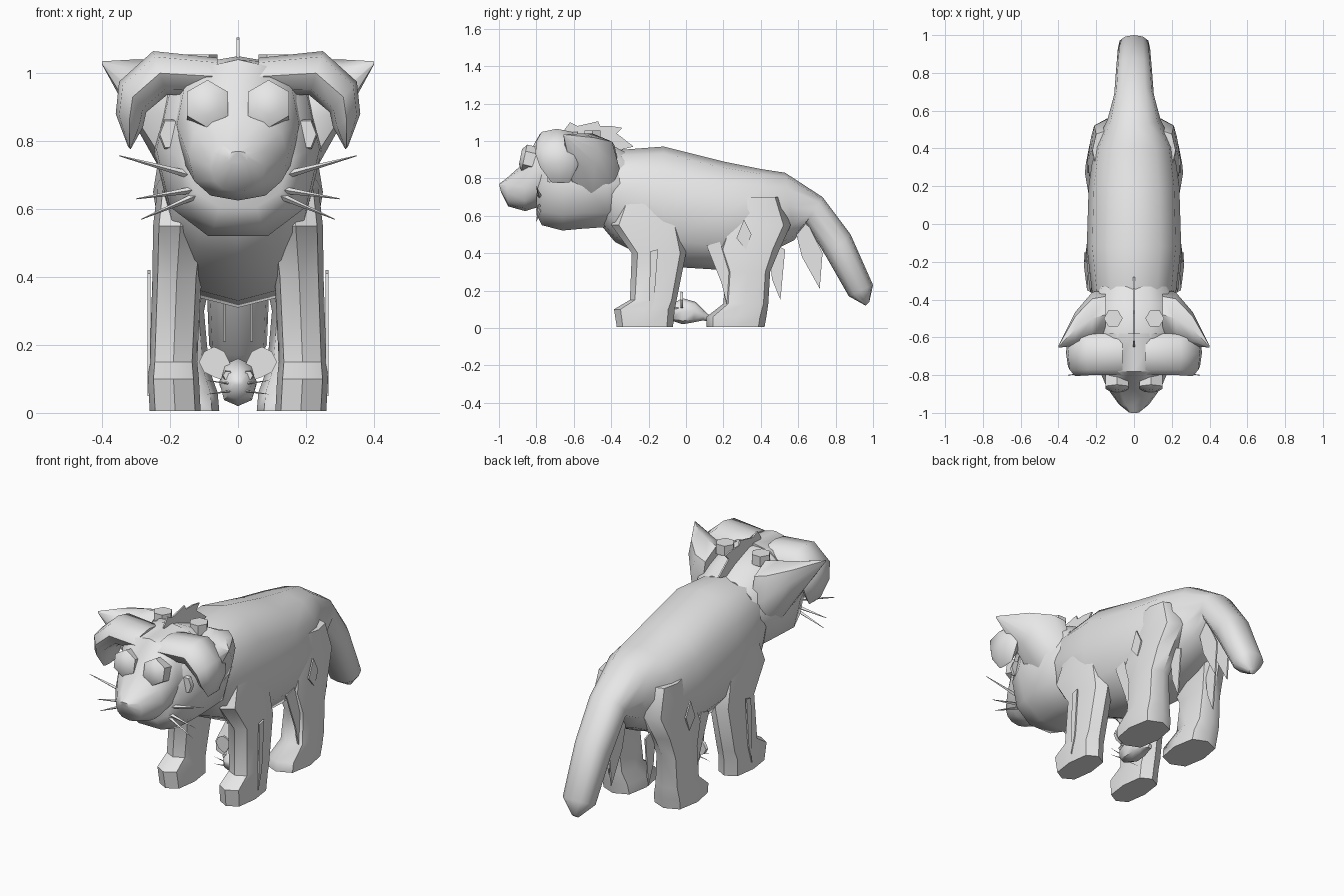
import bpy, bmesh, math
from mathutils import Vector

cube = bpy.data.objects.get("Cube")
if cube:
    bpy.data.objects.remove(cube)

grey = bpy.data.materials.new("plain_grey")
grey.use_nodes = True
grey.diffuse_color = (0.8, 0.8, 0.8, 1)
grey.node_tree.nodes["Principled BSDF"].inputs["Base Color"].default_value = (0.8, 0.8, 0.8, 1)


def finish(name, bm, smooth=True):
    bmesh.ops.recalc_face_normals(bm, faces=bm.faces)
    mesh = bpy.data.meshes.new(name)
    bm.to_mesh(mesh)
    bm.free()
    mesh.materials.append(grey)
    obj = bpy.data.objects.new(name, mesh)
    bpy.context.collection.objects.link(obj)
    if smooth:
        bpy.ops.object.select_all(action='DESELECT')
        obj.select_set(True)
        bpy.context.view_layer.objects.active = obj
        bpy.ops.object.shade_smooth_by_angle(angle=math.radians(50))
    return obj


def loft(name, rings, n=10, side=1, power=0.85):
    """Skin over rings given as (centre, half axis, half axis)."""
    bm = bmesh.new()
    loops = []
    for c, u, v in rings:
        loop = []
        for i in range(n):
            t = math.tau * i / n
            k, s = math.cos(t), math.sin(t)
            k = math.copysign(abs(k) ** power, k)
            s = math.copysign(abs(s) ** power, s)
            p = Vector(c) + Vector(u) * k + Vector(v) * s
            loop.append(bm.verts.new((p.x * side, p.y, p.z)))
        loops.append(loop)
    for a, b in zip(loops, loops[1:]):
        for i in range(n):
            j = (i + 1) % n
            bm.faces.new((a[i], a[j], b[j], b[i]))
    bm.faces.new(loops[0])
    bm.faces.new(loops[-1])
    return finish(name, bm)


def spine(name, rows, n=12, power=0.85):
    """Loft through rows of top (y, z), bottom (y, z) and half width."""
    rings = []
    for ty, tz, by, bz, a in rows:
        rings.append(((0, (ty + by) / 2, (tz + bz) / 2), (a, 0, 0),
                      (0, (ty - by) / 2, (tz - bz) / 2)))
    return loft(name, rings, n, 1, power)


def leg(name, rows, side):
    """Loft through rows of height, front y, back y, centre x, half width."""
    rings = [((x, (f + b) / 2, z), (a, 0, 0), (0, (b - f) / 2, 0))
             for z, f, b, x, a in rows]
    return loft(name, rings, 8, side, 0.7)


def plate(name, points, x, thick=0.008):
    """Thin upright sheet cut to a (y, z) outline."""
    bm = bmesh.new()
    face = bm.faces.new([bm.verts.new((x - thick / 2, y, z)) for y, z in points])
    out = bmesh.ops.extrude_face_region(bm, geom=[face])
    moved = [g for g in out["geom"] if isinstance(g, bmesh.types.BMVert)]
    bmesh.ops.translate(bm, verts=moved, vec=(thick, 0, 0))
    return finish(name, bm, False)


def whisker(name, start, end, r):
    loft(name, [(start, (0, r, 0), (0, 0, r)),
                (end, (0, r / 9, 0), (0, 0, r / 9))], 4, 1, 1)


# Trunk running into the thick tail
spine("body_and_tail", [
    (-.50, .92, -.48, .58, .18), (-.38, .95, -.38, .46, .22),
    (-.12, .97, -.12, .33, .25), (.20, .89, .20, .31, .24),
    (.40, .85, .42, .39, .21), (.53, .83, .58, .47, .14),
    (.73, .70, .64, .56, .105), (.88, .50, .75, .38, .095),
    (1.0, .23, .87, .17, .085), (.98, .14, .96, .12, .02)])

# Rounded ruff and jaw, then the forehead and muzzle
spine("ruff", [
    (-.33, .95, -.33, .60, .20), (-.42, 1.0, -.42, .53, .24),
    (-.55, 1.05, -.55, .52, .25), (-.66, 1.04, -.66, .51, .24),
    (-.77, .99, -.77, .54, .19), (-.80, .88, -.80, .60, .15)], 10)
spine("forehead_and_muzzle", [
    (-.58, 1.05, -.58, .72, .20), (-.78, 1.04, -.78, .65, .18),
    (-.87, .88, -.86, .625, .145), (-.96, .80, -.95, .65, .08),
    (-1.0, .77, -.99, .73, .03)])

# Jagged crest
plate("crest", [(-.66, 1.0), (-.65, 1.06), (-.62, 1.10), (-.58, 1.08), (-.47, 1.105),
                (-.46, 1.08), (-.40, 1.08), (-.34, 1.07), (-.37, 1.04), (-.28, .97),
                (-.40, .94)], 0)

FRONT_LEG = [(.005, -.37, -.07, .185, .075), (.10, -.385, -.06, .19, .075),
             (.15, -.30, -.05, .19, .07), (.40, -.29, 0, .18, .072),
             (.55, -.40, -.02, .17, .08), (.68, -.34, -.1, .16, .075)]
HIND_LEG = [(.005, .11, .42, .155, .10), (.06, .11, .43, .16, .10),
            (.13, .20, .44, .17, .085), (.30, .21, .45, .175, .075),
            (.42, .16, .50, .16, .085), (.55, .20, .56, .14, .09),
            (.70, .28, .50, .13, .09)]

for s, label in ((1, "left"), (-1, "right")):
    leg(label + "_front_leg", FRONT_LEG, s)
    leg(label + "_hind_leg", HIND_LEG, s)

    # Drooping front ear and pointed back ear
    loft(label + "_floppy_ear", [
        ((.06, -.69, .99), (0, .11, 0), (0, 0, .055)),
        ((.23, -.69, 1.0), (0, .11, 0), (.02, 0, .065)),
        ((.31, -.685, .93), (0, .12, 0), (.04, 0, .045)),
        ((.32, -.68, .86), (0, .10, 0), (.04, 0, .02)),
        ((.32, -.67, .78), (0, .05, 0), (.004, 0, .004))], 8, s)
    loft(label + "_pointed_ear", [
        ((.15, -.48, .83), (0, .13, 0), (0, 0, .20)),
        ((.22, -.50, .87), (0, .14, 0), (0, 0, .17)),
        ((.31, -.555, .95), (0, .09, 0), (0, 0, .09)),
        ((.40, -.65, 1.03), (0, .005, 0), (0, 0, .005))], 8, s)

    # Six-sided eyes, cheek patches and small tabs on the crown
    loft(label + "_eye", [
        ((.09, -.78, .89), (0, .02, .07), (.07, 0, 0)),
        ((.09, -.865, .91), (0, .015, .07), (.07, 0, 0)),
        ((.09, -.885, .915), (0, .008, .04), (.04, 0, 0))], 6, s, 1)
    loft(label + "_cheek_patch", [
        ((.20, -.72, .82), (.035, 0, 0), (0, 0, .05)),
        ((.20, -.74, .82), (.03, 0, 0), (0, 0, .045))], 6, s, 1)
    loft(label + "_crown_tab", [
        ((.11, -.50, 1.0), (.05, 0, 0), (0, .05, 0)),
        ((.11, -.50, 1.055), (.05, 0, 0), (0, .05, 0))], 6, s, 1)

    # Whiskers
    for i, (a, b) in enumerate((((.14, .70), (.35, .757)),
                                ((.11, .66), (.30, .63)),
                                ((.11, .645), (.285, .57)))):
        whisker(f"{label}_whisker_{i}", (s * a[0], -.78, a[1]),
                (s * b[0], -.80, b[1]), .012)

    # Leaf-shaped tufts on the flanks and hanging below the rump
    plate(label + "_hip_tuft", [(.31, .58), (.35, .50), (.32, .42), (.27, .48)], s * .242)
    plate(label + "_thigh_tuft", [(.11, .44), (.18, .46), (.24, .30), (.23, .08),
                                  (.19, .24)], s * .215)
    plate(label + "_shoulder_tuft", [(-.19, .41), (-.15, .42), (-.17, .15), (-.20, .05)],
          s * .262)
    plate(label + "_rump_tuft", [(.56, .62), (.66, .54), (.73, .40), (.715, .21),
                                 (.62, .38)], s * .04)
    plate(label + "_back_leg_tuft", [(.44, .46), (.53, .42), (.505, .15), (.46, .26)],
          s * .12)

    # Little companion's ears, eyes, feet and whiskers
    loft(label + "_small_ear", [
        ((.04, -.03, .12), (.02, 0, .02), (.015, 0, -.015)),
        ((.07, -.03, .15), (.03, 0, .03), (.03, 0, -.03)),
        ((.07, -.015, .15), (.028, 0, .028), (.028, 0, -.028))], 8, s)
    loft(label + "_small_eye", [
        ((.03, -.04, .11), (.018, 0, 0), (0, 0, .018)),
        ((.03, -.075, .11), (.014, 0, 0), (0, 0, .014))], 6, s, 1)
    for i, z in enumerate((.065, .085)):
        whisker(f"{label}_small_whisker_{i}", (s * .015, -.085, z),
                (s * .09, -.08, z + .01 * (2 * i - 1)), .004)

# Little companion sitting between the legs
spine("small_companion", [
    (-.10, .10, -.10, .08, .015), (-.07, .13, -.08, .04, .04),
    (-.02, .16, -.02, .02, .055), (.05, .14, .04, .03, .055),
    (.10, .09, .09, .04, .035), (.14, .055, .13, .035, .012)], 8)
